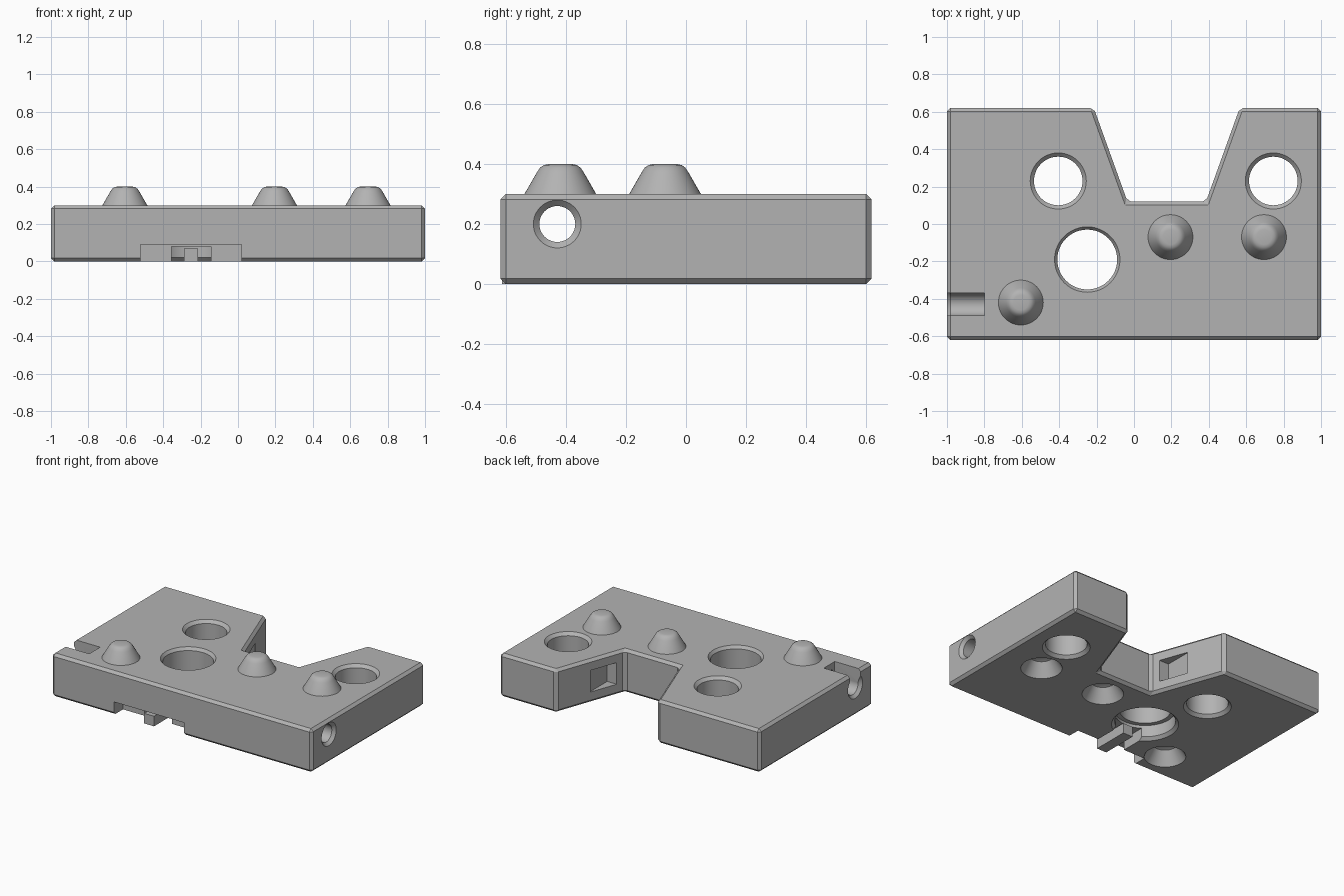
import bpy, bmesh, math
from mathutils import Matrix, Vector

if "Cube" in bpy.data.objects:
    bpy.data.objects.remove(bpy.data.objects["Cube"])

gray = bpy.data.materials.new("plain_gray")
gray.use_nodes = True
gray.diffuse_color = (0.45, 0.45, 0.45, 1)
gray.node_tree.nodes["Principled BSDF"].inputs["Base Color"].default_value = (0.45, 0.45, 0.45, 1)

THICK = 0.3
BEVEL = 0.018
SIDES = 48


def finish(name, bm):
    bmesh.ops.recalc_face_normals(bm, faces=bm.faces)
    mesh = bpy.data.meshes.new(name)
    bm.to_mesh(mesh)
    bm.free()
    obj = bpy.data.objects.new(name, mesh)
    bpy.context.collection.objects.link(obj)
    mesh.materials.append(gray)
    return obj


def activate(obj):
    bpy.ops.object.select_all(action='DESELECT')
    obj.select_set(True)
    bpy.context.view_layer.objects.active = obj


def turned(name, profile, place):
    """Solid of revolution about z from (radius, height) points."""
    bm = bmesh.new()
    rings = []
    for r, z in profile:
        rings.append([bm.verts.new((r * math.cos(a), r * math.sin(a), z))
                      for a in (2 * math.pi * i / SIDES for i in range(SIDES))])
    for low, high in zip(rings, rings[1:]):
        for i in range(SIDES):
            j = (i + 1) % SIDES
            bm.faces.new((low[i], low[j], high[j], high[i]))
    bm.faces.new(rings[0])
    bm.faces.new(rings[-1])
    bm.transform(place)
    return finish(name, bm)


def box(name, low, high):
    bm = bmesh.new()
    low, high = Vector(low), Vector(high)
    bmesh.ops.create_cube(bm, size=1)
    bm.transform(Matrix.Translation((low + high) / 2) @ Matrix.Diagonal((high - low).to_4d()))
    return finish(name, bm)


def at(x, y, z=0):
    return Matrix.Translation((x, y, z))


# Notched plate with chamfered edges
outline = [(-1, -.62), (1, -.62), (1, .62), (.565, .62),
           (.385, .12), (-.035, .12), (-.215, .62), (-1, .62)]
bm = bmesh.new()
base = bm.faces.new([bm.verts.new((x, y, 0)) for x, y in outline])
top = bmesh.ops.extrude_face_region(bm, geom=[base])["geom"]
bmesh.ops.translate(bm, vec=(0, 0, THICK), verts=[v for v in top if isinstance(v, bmesh.types.BMVert)])
plate = finish("plate", bm)
activate(plate)
mod = plate.modifiers.new("chamfer", 'BEVEL')
mod.width = BEVEL
mod.segments = 1
bpy.ops.object.modifier_apply(modifier=mod.name)


def cut(cutter):
    cutter.hide_render = True
    activate(plate)
    m = plate.modifiers.new("cut", 'BOOLEAN')
    m.operation = 'DIFFERENCE'
    m.solver = 'EXACT'
    m.object = cutter
    bpy.ops.object.modifier_apply(modifier=m.name)
    bpy.data.objects.remove(cutter)


# Two vertical holes, chamfered at both ends
for x, y in ((-.405, .23), (.745, .23)):
    cut(turned("hole_cutter", [(.17, -.02), (.13, .02), (.13, .28), (.17, .32)], at(x, y)))

# Large stepped hole, wider underneath
cut(turned("stepped_cutter", [(.23, -.02), (.19, .02), (.19, .1), (.16, .1),
                              (.16, .28), (.19, .32)], at(-.25, -.19)))

# Recess under the front edge with a channel to the stepped hole
cut(box("recess_cutter", (-.52, -.8, -.1), (.02, -.52, .09)))
cut(box("channel_cutter", (-.355, -.6, -.1), (-.145, -.3, .08)))

# Long sideways bore, opening into a slot at the right end
along_x = at(-1, -.43, .2) @ Matrix.Rotation(math.pi / 2, 4, 'Y')
cut(turned("bore_cutter", [(.1, -.02), (.06, .02), (.06, 1.98), (.1, 2.02)], along_x))
cut(box("slot_cutter", (-1.1, -.49, .2), (-.8, -.37, .4)))

# Pockets in both sloping notch walls
cut(box("pocket_cutter", (-.13, .18, .075), (.48, .37, .225)))

# Locating studs on top, matching dimples below
for n, (x, y) in enumerate(((-.605, -.42), (.195, -.07), (.695, -.07))):
    cut(turned("dimple_cutter", [(.142, -.02), (.13, 0), (.075, .09), (.05, .1)], at(x, y)))
    stud = turned(f"stud_{n + 1}", [(.122, -.005), (.12, 0), (.078, .073), (.068, .088),
                                    (.055, .097), (.04, .1)], at(x, y, THICK))
    activate(stud)
    bpy.ops.object.shade_smooth_by_angle(angle=math.radians(35))

activate(plate)
bpy.ops.object.shade_smooth_by_angle(angle=math.radians(25))

# Tongue lying in the front channel
box("front_tongue", (-.29, -.615, 0), (-.215, -.36, .07))
